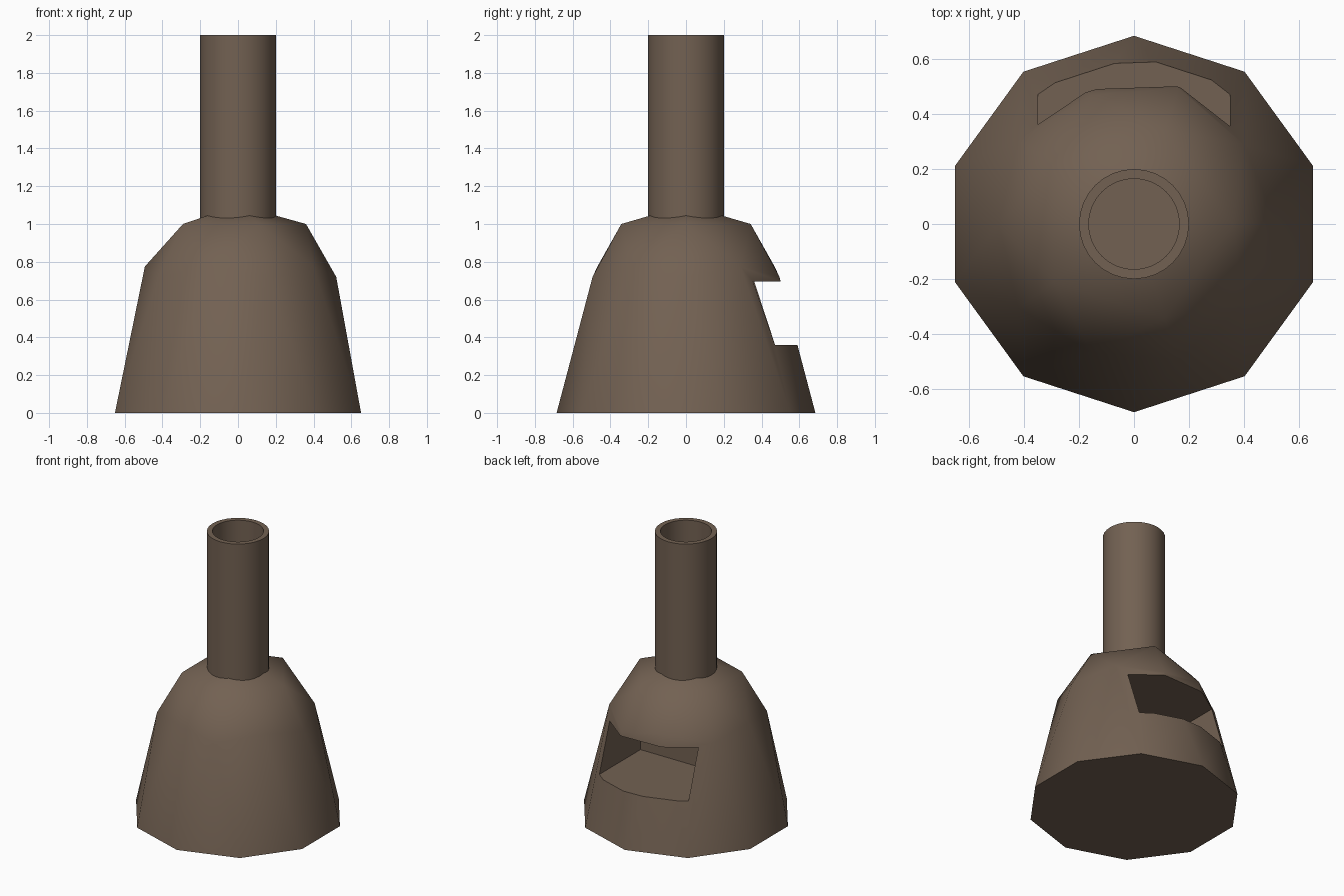
import bpy, bmesh
from math import sin, cos, radians

if "Cube" in bpy.data.objects:
    bpy.data.objects.remove(bpy.data.objects["Cube"])

clay = bpy.data.materials.new("brown_clay")
clay.diffuse_color = (0.17, 0.12, 0.085, 1)
clay.use_nodes = True
clay.node_tree.nodes["Principled BSDF"].inputs["Base Color"].default_value = clay.diffuse_color


def finish(name, bm):
    bmesh.ops.recalc_face_normals(bm, faces=bm.faces)
    mesh = bpy.data.meshes.new(name)
    bm.to_mesh(mesh)
    bm.free()
    mesh.materials.append(clay)
    obj = bpy.data.objects.new(name, mesh)
    bpy.context.collection.objects.link(obj)
    return obj


def smooth(obj, angle):
    bpy.ops.object.select_all(action='DESELECT')
    obj.select_set(True)
    bpy.context.view_layer.objects.active = obj
    bpy.ops.object.shade_smooth_by_angle(angle=radians(angle))


# Domed body: staggered rings (count, first angle, radius, height) plus a pole
bm = bmesh.new()
for count, start, r, z in [(10, 18, 0.685, 0), (5, 0, 0.52, 0.72),
                           (5, 36, 0.493, 0.775), (5, 0, 0.36, 1.0)]:
    for i in range(count):
        a = radians(start + 360 * i / count)
        bm.verts.new((r * cos(a), r * sin(a), z))
bm.verts.new((0, 0, 1.1))
bmesh.ops.convex_hull(bm, input=bm.verts[:])
bmesh.ops.dissolve_faces(bm, faces=[f for f in bm.faces if f.calc_center_median().z < 0.001])
body = finish("oven_body", bm)

# Box-shaped mouth cut into the back of the body
bm = bmesh.new()
bmesh.ops.create_cube(bm, size=1)
for v in bm.verts:
    v.co = (v.co.x * 0.7, 0.51 + v.co.y, 0.5275 + v.co.z * 0.335)
cutter = finish("mouth_cutter", bm)
cutter.hide_render = True
cutter.hide_set(True)
mod = body.modifiers.new("mouth", 'BOOLEAN')
mod.operation = 'DIFFERENCE'
mod.solver = 'EXACT'
mod.object = cutter
bpy.context.view_layer.objects.active = body
bpy.ops.object.modifier_apply(modifier=mod.name)
bpy.data.objects.remove(cutter)
smooth(body, 42)

# Chimney: round pipe with a deep bore
bm = bmesh.new()
N = 32
rings = [[bm.verts.new((r * cos(radians(360 * i / N)), r * sin(radians(360 * i / N)), z))
          for i in range(N)]
         for r, z in [(0.2, 1.0), (0.2, 2.0), (0.165, 2.0), (0.165, 1.1)]]
for a, b in zip(rings, rings[1:]):
    for i in range(N):
        j = (i + 1) % N
        bm.faces.new((a[i], a[j], b[j], b[i]))
bm.faces.new(rings[0][::-1])
bm.faces.new(rings[-1])
smooth(finish("chimney", bm), 30)
